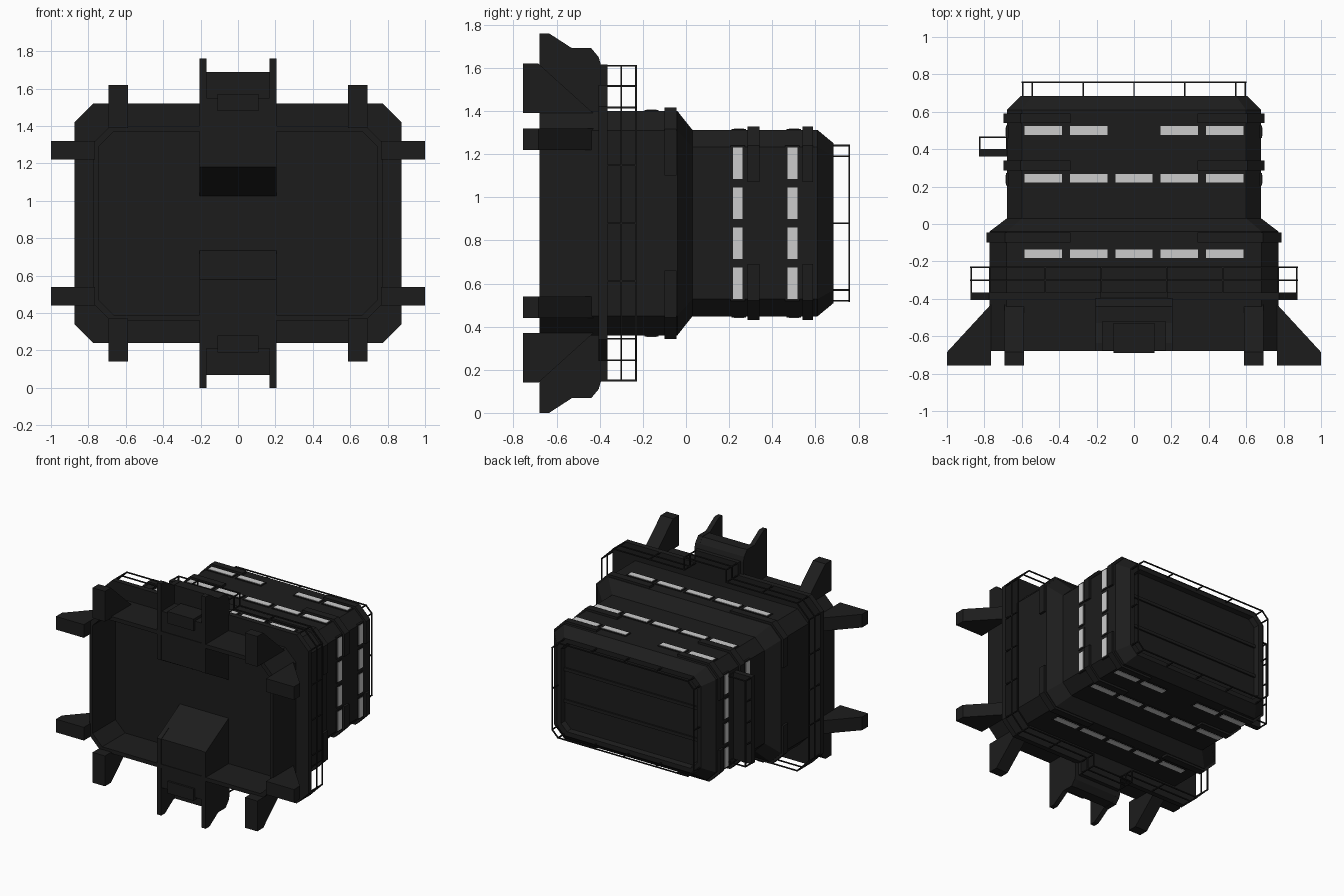
import bpy, bmesh
from mathutils import Vector

if "Cube" in bpy.data.objects:
    bpy.data.objects.remove(bpy.data.objects["Cube"])

ZC = 0.88  # height of the building's axis (it runs along y)

def material(name, v):
    m = bpy.data.materials.new(name)
    m.diffuse_color = (v, v, v, 1)
    m.use_nodes = True
    m.node_tree.nodes["Principled BSDF"].inputs["Base Color"].default_value = m.diffuse_color
    return m

DARK = material("dark_hull", 0.012)
PANE = material("window_glass", 0.6)

def finish(bm, name, mat=DARK):
    bmesh.ops.recalc_face_normals(bm, faces=bm.faces)
    bmesh.ops.translate(bm, verts=bm.verts, vec=(0, 0, ZC))
    me = bpy.data.meshes.new(name)
    bm.to_mesh(me)
    bm.free()
    me.materials.append(mat)
    ob = bpy.data.objects.new(name, me)
    bpy.context.collection.objects.link(ob)
    return ob

def add_prism(bm, pts, axis, a, b):
    """Extrude a 2D outline along an axis (outline uses the other two axes in order)."""
    def place(p, t):
        v = list(p)
        v.insert(axis, t)
        return bm.verts.new(v)
    lo = [place(p, a) for p in pts]
    hi = [place(p, b) for p in pts]
    bm.faces.new(lo)
    bm.faces.new(hi)
    n = len(pts)
    for i in range(n):
        j = (i + 1) % n
        bm.faces.new((lo[i], lo[j], hi[j], hi[i]))

def add_box(bm, x0, x1, y0, y1, z0, z1):
    add_prism(bm, [(x0, y0), (x1, y0), (x1, y1), (x0, y1)], 2, z0, z1)

def octagon(hx, hz, c):
    q = [(hx, hz - c), (hx - c, hz)]
    return (q + [(-x, z) for x, z in reversed(q)]
            + [(-x, -z) for x, z in q] + [(x, -z) for x, z in reversed(q)])

def loft(name, rings, cap_start, cap_end):
    bm = bmesh.new()
    loops = [[bm.verts.new((x, y, z)) for x, z in octagon(hx, hz, c)]
             for y, hx, hz, c in rings]
    for A, B in zip(loops, loops[1:]):
        for i in range(8):
            j = (i + 1) % 8
            bm.faces.new((A[i], A[j], B[j], B[i]))
    if cap_start:
        bm.faces.new(loops[0])
    if cap_end:
        bm.faces.new(loops[-1])
    return finish(bm, name)

def add_bar(bm, p, q, r=0.004):
    p, q = Vector(p), Vector(q)
    d = q - p
    rot = d.to_track_quat('Z', 'Y').to_matrix().to_4x4()
    rot.translation = (p + q) / 2
    geo = bmesh.ops.create_cube(bm, size=1)["verts"]
    bmesh.ops.scale(bm, verts=geo, vec=(2 * r, 2 * r, d.length + 2 * r))
    bmesh.ops.transform(bm, verts=geo, matrix=rot)

def railing(name, path, y0, heights, closed=True, step=0.28):
    bm = bmesh.new()
    n = len(path)
    for i in range(n if closed else n - 1):
        a, b = Vector(path[i]), Vector(path[(i + 1) % n])
        for y in heights:
            add_bar(bm, (a.x, y, a.y), (b.x, y, b.y))
        k = max(1, round((b - a).length / step))
        for s in range(k + (0 if closed else 1)):
            p = a.lerp(b, s / k)
            add_bar(bm, (p.x, y0, p.y), (p.x, heights[-1], p.y))
    return finish(bm, name)

# Hollow base skirt, open at the front
loft("base_skirt", [(-0.39, 0.745, 0.49, 0.08), (-0.68, 0.745, 0.49, 0.08),
                    (-0.68, 0.772, 0.52, 0.09), (-0.39, 0.772, 0.52, 0.09)], False, False)

# Main hull with shoulder taper, chamfered roof edge and recessed roof
loft("main_hull", [(-0.39, 0.772, 0.52, 0.09), (-0.04, 0.772, 0.52, 0.09),
                   (0.03, 0.68, 0.432, 0.08), (0.61, 0.68, 0.432, 0.08),
                   (0.685, 0.605, 0.37, 0.06), (0.685, 0.57, 0.335, 0.05),
                   (0.65, 0.56, 0.325, 0.05)], True, True)

# Roof strips
bm = bmesh.new()
for z in (-0.12, 0.12):
    add_box(bm, -0.56, 0.56, 0.64, 0.662, z - 0.012, z + 0.012)
finish(bm, "roof_strips")

# Walkway slab, with a balcony over each entrance
loft("walkway_slab", [(-0.405, 0.875, 0.64, 0.1), (-0.365, 0.875, 0.64, 0.1)], True, True)
bm = bmesh.new()
for s in (-1, 1):
    add_box(bm, -0.18, 0.18, -0.405, -0.365, *sorted((s * 0.6, s * 0.735)))
finish(bm, "entrance_balconies")

# Railings
hx, hz, c = 0.871, 0.636, 0.1
half = [(hx, hz - c), (hx - c, hz), (0.176, hz), (0.176, 0.73)]
top = half + [(-x, z) for x, z in reversed(half)]
railing("walkway_railing", top + [(-x, -z) for x, z in top], -0.37, (-0.30, -0.232))
railing("roof_railing", octagon(0.595, 0.36, 0.05), 0.68, (0.757,))

# Left side balcony with its railing
bm = bmesh.new()
add_box(bm, -0.83, -0.67, 0.36, 0.40, -0.33, 0.33)
finish(bm, "side_balcony")
railing("side_balcony_railing", [(-0.68, -0.325), (-0.825, -0.325), (-0.825, 0.325),
                                 (-0.68, 0.325)], 0.4, (0.465,), False, 0.16)

# Buttress legs
bm = bmesh.new()
for s in (-1, 1):
    side = [(s * 0.765, -0.757), (s, -0.757), (s, -0.685), (s * 0.765, -0.43)]
    for z in (-0.39, 0.39):
        add_prism(bm, side, 2, z - 0.05, z + 0.05)
    vert = [(-0.757, s * 0.51), (-0.757, s * 0.74), (-0.685, s * 0.74), (-0.43, s * 0.51)]
    for x in (-0.64, 0.64):
        add_prism(bm, vert, 0, x - 0.052, x + 0.052)
finish(bm, "buttress_legs")

# Entrances above and below: cheek walls, inner block, door
for s, tag in ((1, "upper"), (-1, "lower")):
    cheek = [(-0.68, 0.30), (-0.68, 0.88), (-0.635, 0.88), (-0.53, 0.812), (-0.44, 0.812),
             (-0.405, 0.77), (-0.395, 0.735), (-0.395, 0.14)]
    block = [(-0.675, 0.30), (-0.675, 0.67), (-0.52, 0.67), (-0.52, 0.81), (-0.44, 0.81),
             (-0.405, 0.77), (-0.395, 0.735), (-0.395, 0.14)]
    bm = bmesh.new()
    for x in (-0.187, 0.187):
        add_prism(bm, [(y, s * z) for y, z in cheek], 0, x - 0.018, x + 0.018)
    add_prism(bm, [(y, s * z) for y, z in block], 0, -0.175, 0.175)
    finish(bm, tag + "_entrance")
    bm = bmesh.new()
    add_box(bm, -0.11, 0.11, -0.69, -0.53, *sorted((s * 0.6, s * 0.69)))
    finish(bm, tag + "_door")

# Corner clamps wrapped round the hull
bm = bmesh.new()
for y0, y1, hx, hz, c, z0 in ((0.54, 0.59, 0.68, 0.432, 0.08, 0.19),
                              (0.285, 0.34, 0.68, 0.432, 0.08, 0.19),
                              (-0.1, -0.045, 0.772, 0.52, 0.09, 0.22)):
    t, x0 = 0.017, 0.34
    clamp = [(x0, hz + t), (hx - c + 0.007, hz + t), (hx + t, hz - c + 0.007), (hx + t, z0),
             (hx - 0.02, z0), (hx - 0.02, hz - c), (hx - c, hz - 0.02), (x0, hz - 0.02)]
    for sx in (-1, 1):
        for sz in (-1, 1):
            add_prism(bm, [(x * sx, z * sz) for x, z in clamp], 1, y0, y1)
finish(bm, "corner_clamps")

# Windows: dark frames with light panes on all four sides
frames, panes = bmesh.new(), bmesh.new()
for bm, g, d in ((frames, 0.01, 0.005), (panes, 0, 0.008)):
    w, h = 0.1 + g, 0.023 + g
    for s in (-1, 1):
        for y, face in ((0.5, 0.432), (0.245, 0.432), (-0.16, 0.52)):
            for x in (-0.485, -0.243, 0, 0.243, 0.485):
                if not (x == 0 and y == 0.5):
                    add_box(bm, x - w, x + w, y - h, y + h,
                            *sorted((s * (face - 0.01), s * (face + d))))
        for y in (0.24, 0.493):
            for z in (-0.278, -0.093, 0.093, 0.278):
                add_box(bm, *sorted((s * 0.67, s * (0.68 + d))), y - h, y + h,
                        z - 0.073 - g, z + 0.073 + g)
finish(frames, "window_frames")
finish(panes, "window_panes", PANE)
